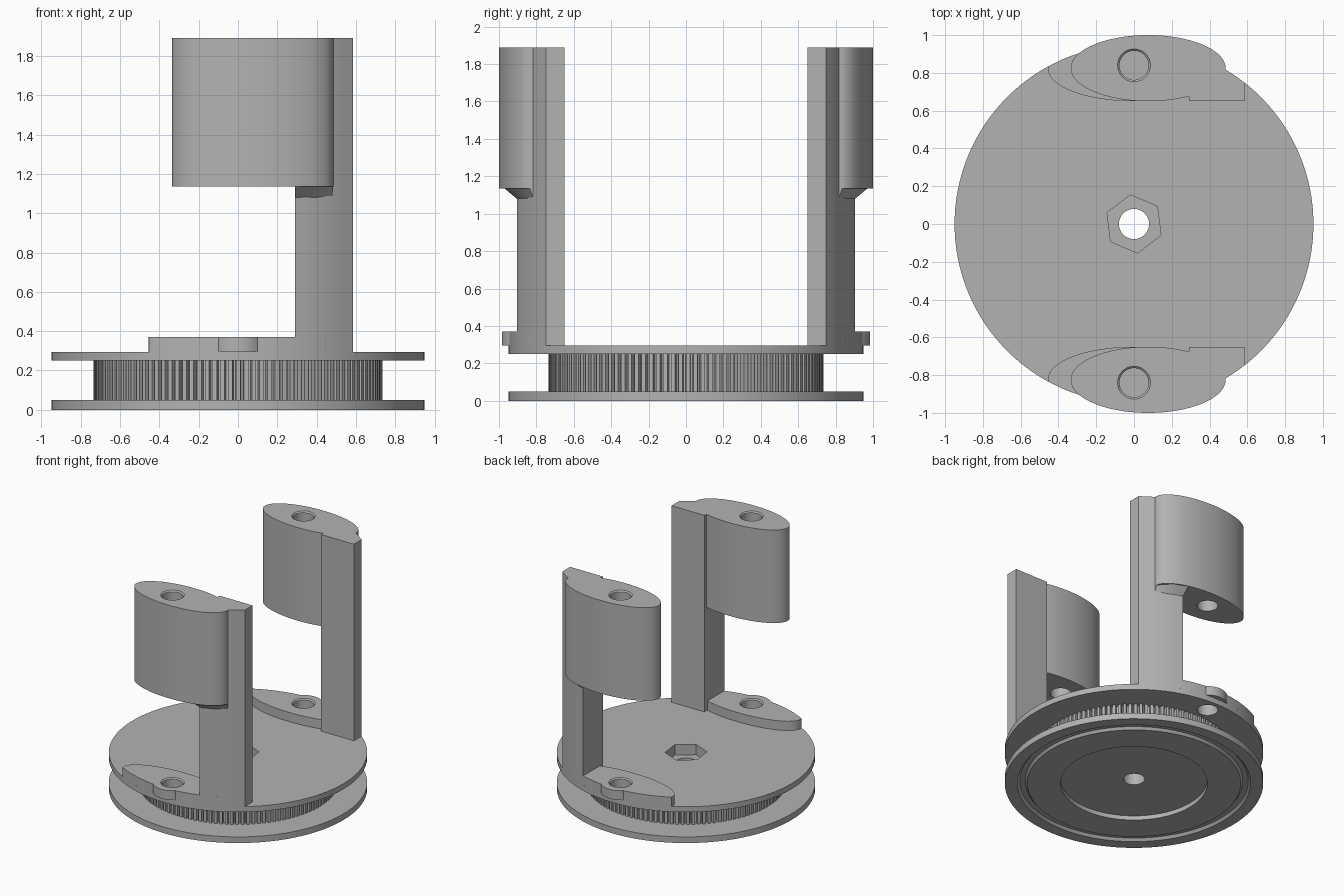
import bpy, bmesh
from math import sin, cos, pi, radians, hypot, sqrt

cube = bpy.data.objects.get("Cube")
if cube:
    bpy.data.objects.remove(cube, do_unlink=True)

grey = bpy.data.materials.new("plain grey")
grey.use_nodes = True
grey.diffuse_color = (0.45, 0.45, 0.45, 1)
grey.node_tree.nodes["Principled BSDF"].inputs["Base Color"].default_value = grey.diffuse_color


def make(name, bm):
    bmesh.ops.recalc_face_normals(bm, faces=bm.faces)
    mesh = bpy.data.meshes.new(name)
    bm.to_mesh(mesh)
    bm.free()
    mesh.materials.append(grey)
    obj = bpy.data.objects.new(name, mesh)
    bpy.context.collection.objects.link(obj)
    return obj


def loft(name, low, high, z0, z1):
    """Solid between two outlines with the same number of points."""
    bm = bmesh.new()
    a = [bm.verts.new((x, y, z0)) for x, y in low]
    b = [bm.verts.new((x, y, z1)) for x, y in high]
    n = len(a)
    bm.faces.new(a)
    bm.faces.new(b)
    for i in range(n):
        j = (i + 1) % n
        bm.faces.new((a[i], a[j], b[j], b[i]))
    return make(name, bm)


def prism(name, pts, z0, z1):
    return loft(name, pts, pts, z0, z1)


def oval(cx, cy, rx, ry, n=96, turn=0):
    return [(cx + rx * cos(2 * pi * i / n + turn), cy + ry * sin(2 * pi * i / n + turn))
            for i in range(n)]


def circle(r, n=96, cx=0, cy=0, turn=0):
    return oval(cx, cy, r, r, n, turn)


def lathe(name, profile, n=128):
    """Closed profile of (radius, z) turned around the z axis."""
    bm = bmesh.new()
    rings = [[bm.verts.new((r * cos(2 * pi * i / n), r * sin(2 * pi * i / n), z))
              for r, z in profile] for i in range(n)]
    m = len(profile)
    for i in range(n):
        p, q = rings[i], rings[(i + 1) % n]
        for k in range(m):
            l = (k + 1) % m
            bm.faces.new((p[k], q[k], q[l], p[l]))
    return make(name, bm)


def combine(obj, other, operation):
    """Apply a boolean and discard the second solid."""
    other.hide_render = True
    mod = obj.modifiers.new("boolean", "BOOLEAN")
    mod.operation, mod.solver, mod.object = operation, "EXACT", other
    bpy.context.view_layer.update()
    graph = bpy.context.evaluated_depsgraph_get()
    mesh = bpy.data.meshes.new_from_object(obj.evaluated_get(graph))
    obj.modifiers.clear()
    obj.data = mesh
    bpy.data.objects.remove(other, do_unlink=True)


def drill(obj, cy, z0, z1):
    """Screw hole with a chamfered mouth at z1."""
    combine(obj, prism("drill", circle(0.077, 48, 0, cy), z0 - 0.05, z1 + 0.05), "DIFFERENCE")
    combine(obj, loft("chamfer", circle(0.076, 48, 0, cy), circle(0.098, 48, 0, cy),
                      z1 - 0.01, z1 + 0.01), "DIFFERENCE")


R = 0.95            # flange radius
HOLE_Y = 0.84       # screw hole distance from centre
TOP = 1.89
parts = []

# Lower flange with ring groove and shallow recess underneath
parts.append(lathe("lower_flange", [
    (0.08, 0.035), (0.54, 0.035), (0.54, 0), (0.785, 0), (0.80, 0.02), (0.84, 0.02),
    (0.858, 0), (R, 0), (R, 0.05), (0.08, 0.05)]))

# Toothed drum
TEETH = 115
outline = []
for i in range(TEETH):
    for f, r in ((0, 0.735), (0.55, 0.735), (0.65, 0.705), (0.9, 0.705)):
        t = 2 * pi * (i + f) / TEETH
        outline.append((r * cos(t), r * sin(t)))
drum = prism("toothed_drum", outline, 0.05, 0.25)
upper = prism("upper_flange", circle(R, 128), 0.25, 0.295)

# Centre bore and hexagonal nut pocket
for obj in (drum, upper):
    combine(obj, prism("bore", circle(0.08, 48), 0.0, 0.4), "DIFFERENCE")
    combine(obj, prism("nut", circle(0.155, 6, turn=radians(97)), 0.21, 0.4), "DIFFERENCE")
parts += [drum, upper]

for side, s in (("back", 1), ("front", -1)):
    cy = s * HOLE_Y
    combine(upper, prism("drill", circle(0.077, 48, 0, cy), 0.2, 0.4), "DIFFERENCE")

    # Raised oval pad trimmed to the flange edge, with a round boss
    pad_pts = []
    for x, y in oval(0, s * 0.82, 0.455, 0.17):
        k = min(1, R / hypot(x, y))
        pad_pts.append((x * k, y * k))
    pad = prism(side + "_pad", pad_pts, 0.295, 0.37)
    combine(pad, prism("boss", circle(0.145, 64, 0, cy), 0.295, 0.37), "UNION")
    drill(pad, cy, 0.295, 0.37)

    # Upright post whose outer face follows the flange edge
    xs = [0.585 + (0.29 - 0.585) * i / 8 for i in range(9)]
    post_pts = [(0.29, s * 0.65), (0.585, s * 0.65)] + [(x, s * sqrt(R * R - x * x)) for x in xs]
    post = prism(side + "_post", post_pts, 0.295, TOP)

    # Oval upper block
    block = prism(side + "_block", oval(0.075, s * 0.825, 0.41, 0.175), 1.135, TOP)
    drill(block, cy, 1.135, TOP)

    # Sloped bracket below the block
    low = [(0.29, 0.72), (0.29, 0.905), (0.40, 0.862), (0.484, 0.815), (0.484, 0.72)]
    high = [(0.29, 0.72), (0.29, 0.97), (0.40, 0.925), (0.484, 0.835), (0.484, 0.72)]
    bracket = loft(side + "_bracket", [(x, s * y) for x, y in low],
                   [(x, s * y) for x, y in high], 1.08, 1.135)
    parts += [pad, post, block, bracket]

# Smooth curved walls, keep edges sharp
bpy.ops.object.select_all(action="DESELECT")
for obj in parts:
    obj.select_set(True)
bpy.context.view_layer.objects.active = parts[0]
bpy.ops.object.shade_smooth_by_angle(angle=radians(25))
